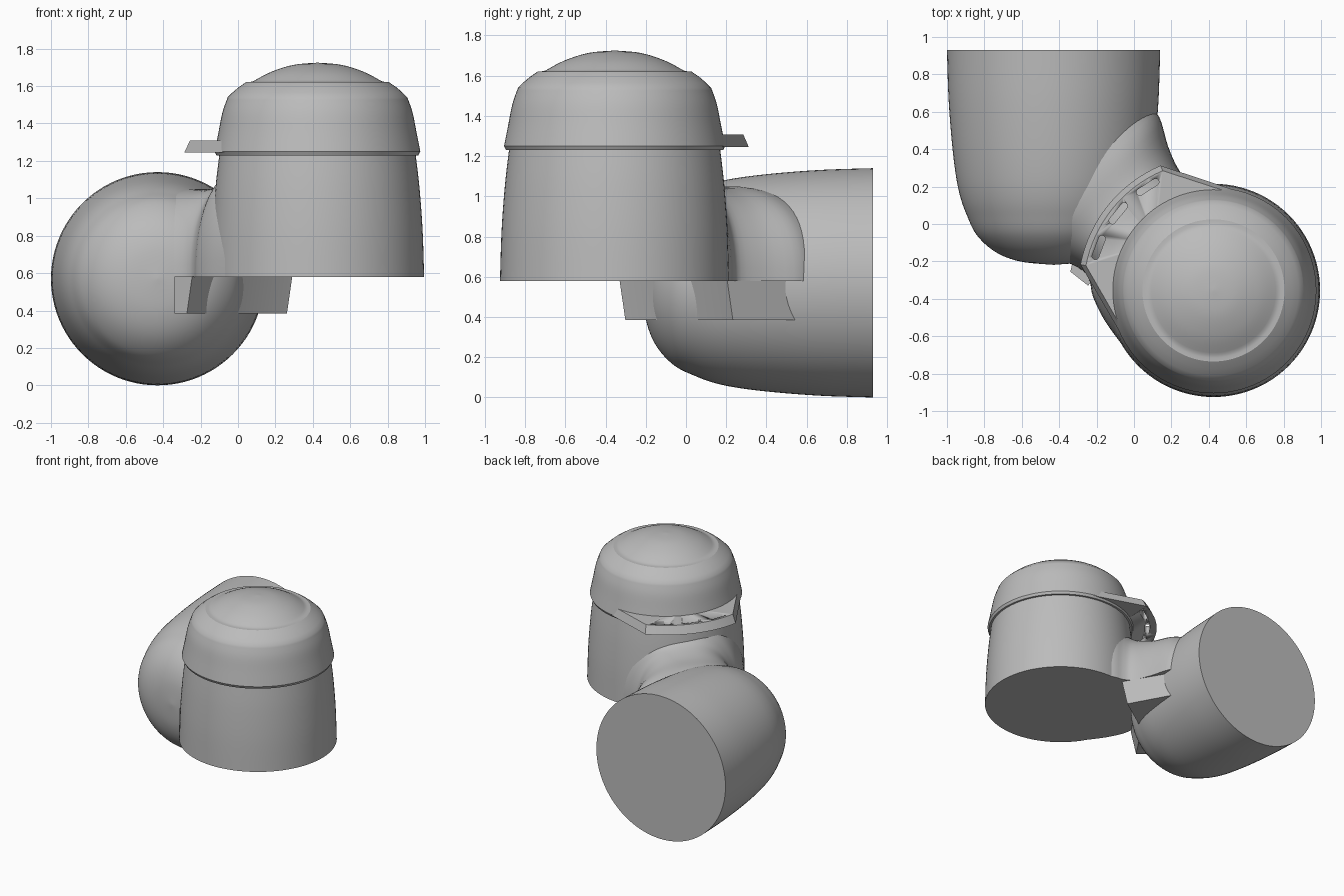
import bpy, bmesh
from math import sin, cos, pi, radians, sqrt, acos
from mathutils import Vector, Matrix

cube = bpy.data.objects.get("Cube")
if cube:
    bpy.data.objects.remove(cube, do_unlink=True)

grey = bpy.data.materials.new("plain grey")
grey.use_nodes = True
grey.diffuse_color = (0.5, 0.5, 0.5, 1)
grey.node_tree.nodes["Principled BSDF"].inputs["Base Color"].default_value = (0.5, 0.5, 0.5, 1)

BODY = Vector((0.425, -0.355, 0.0))   # axis of the upright body
PIPE = Vector((-0.43, 0.93, 0.57))    # open end of the lying pipe


def finish(name, bm, angle=28):
    bmesh.ops.recalc_face_normals(bm, faces=bm.faces)
    mesh = bpy.data.meshes.new(name)
    bm.to_mesh(mesh)
    bm.free()
    mesh.materials.append(grey)
    obj = bpy.data.objects.new(name, mesh)
    bpy.context.collection.objects.link(obj)
    bpy.ops.object.select_all(action='DESELECT')
    obj.select_set(True)
    bpy.context.view_layer.objects.active = obj
    bpy.ops.object.shade_smooth_by_angle(angle=radians(angle))
    return obj


def skin(bm, rings):
    """Join rings of points with quads and close both ends."""
    loops = [[bm.verts.new(p) for p in ring] for ring in rings]
    n = len(loops[0])
    for a, b in zip(loops, loops[1:]):
        for i in range(n):
            j = (i + 1) % n
            bm.faces.new((a[i], a[j], b[j], b[i]))
    bm.faces.new(loops[0])
    bm.faces.new(loops[-1])


def lathe(name, profile, matrix, steps=96, angle=28):
    bm = bmesh.new()
    skin(bm, [[matrix @ Vector((r * cos(2 * pi * i / steps), r * sin(2 * pi * i / steps), h))
               for i in range(steps)] for r, h in profile])
    return finish(name, bm, angle)


def prism(name, bottom, top):
    bm = bmesh.new()
    skin(bm, [bottom, top])
    return finish(name, bm)


def smooth_path(points, steps=6):
    """Catmull-Rom curve through tuples of any length."""
    pts = [points[0]] + points + [points[-1]]
    out = []
    for a, b, c, d in zip(pts, pts[1:], pts[2:], pts[3:]):
        for k in range(steps):
            t = k / steps
            out.append(tuple(0.5 * (2 * q + (r - p) * t + (2 * p - 5 * q + 4 * r - s) * t * t
                                    + (3 * q - p - 3 * r + s) * t ** 3)
                             for p, q, r, s in zip(a, b, c, d)))
    return out + [points[-1]]


# Upright body and lying pipe: slightly barrelled tubes, the pipe with a domed end
barrel = [(0.57, 0), (0.562, 0.25), (0.545, 0.48), (0.524, 0.66)]
lathe("upright_body", smooth_path(barrel), Matrix.Translation(BODY + Vector((0, 0, 0.58))))
dome_end = [(0.5, 0.78), (0.465, 0.88), (0.41, 0.99), (0.31, 1.08), (0.18, 1.13), (0.005, 1.148)]
lathe("lying_pipe", smooth_path(barrel + dome_end),
      Matrix.Translation(PIPE) @ Matrix.Rotation(radians(90), 4, 'X'), angle=40)

# Neck: arched sections run diagonally from the body to the pipe
along = Vector((-1, 1, 0)).normalized()
across = Vector((1, 1, 0)).normalized()
# distance along, half width, top height
stations = [(-0.4, 0.5, 1.22), (-0.25, 0.475, 1.22), (-0.12, 0.43, 1.19), (-0.05, 0.385, 1.13),
            (0.02, 0.37, 1.08), (0.16, 0.42, 1.05), (0.31, 0.5, 1.05), (0.42, 0.5, 1.04)]
rings = []
for u, half, top in smooth_path(stations, 4):
    ring = []
    for i in range(33):
        a = pi * i / 32
        c, s = cos(a), sin(a)
        w = half * (1 if c > 0 else -1) * abs(c) ** 0.87
        p = along * u + across * w
        ring.append(Vector((p.x, p.y, 0.58 + (top - 0.58) * abs(s) ** 0.87)))
    rings.append(ring)
bm = bmesh.new()
skin(bm, rings)
finish("neck", bm, 40)

# Mounting block under the neck, its front face following the body
plan = [(-0.245, -0.33), (-0.04, -0.02), (0.29, 0.205), (0.07, 0.58), (-0.2, 0.4), (-0.34, -0.255)]
upper = [Vector((x, y, 0.581)) for x, y in plan]
lower = [Vector((x, y, 0.385)) + (along * 0.04 if i < 3 else Vector())
         for i, (x, y) in enumerate(plan)]
prism("mounting_block", lower, upper)

# Cap: rim, rounded shoulder, flat ring and shallow dome
shoulder = smooth_path([(0.55, 1.25), (0.53, 1.35), (0.508, 1.46), (0.48, 1.54)], 4)
dome = smooth_path([(0.345, 1.625), (0.25, 1.675), (0.13, 1.713), (0.004, 1.725)], 5)
lathe("cap", [(0.5, 1.228), (0.54, 1.23)] + shoulder
      + [(0.455, 1.565), (0.42, 1.595), (0.38, 1.622), (0.36, 1.622)] + dome,
      Matrix.Translation(BODY))

# Cap lip: an arc beyond the rim with straight flanks back to it
MID = radians(141)


def polar(r, angle, z):
    return BODY + Vector((r * cos(angle), r * sin(angle), z))


def lip_outline(outer, inner, z):
    spread = radians(28)
    edge = spread + acos(inner / outer)
    arc = [polar(outer, MID - spread + 2 * spread * i / 16, z) for i in range(17)]
    return [polar(inner, MID - edge, z)] + arc + [polar(inner, MID + edge, z), polar(0.4, MID, z)]


lip = prism("cap_lip", lip_outline(0.725, 0.545, 1.245), lip_outline(0.695, 0.525, 1.308))

# Three slots through the lip
for k in (-1, 0, 1):
    angle = MID + radians(18.5) * k
    centre = polar(0.655, angle, 0)
    turn = Matrix.Rotation(angle, 3, 'Z')
    outline = []
    for i in range(16):
        a = 2 * pi * (i + 0.5) / 16
        outline.append(turn @ Vector((0.018 * cos(a),
                                      0.018 * sin(a) + (0.05 if sin(a) > 0 else -0.05), 0)) + centre)
    cutter = prism("slot_cutter", [p + Vector((0, 0, 1.15)) for p in outline],
                   [p + Vector((0, 0, 1.4)) for p in outline])
    cutter.hide_render = True
    cutter.hide_viewport = True
    cut = lip.modifiers.new("slot", 'BOOLEAN')
    cut.operation = 'DIFFERENCE'
    cut.solver = 'EXACT'
    cut.object = cutter
